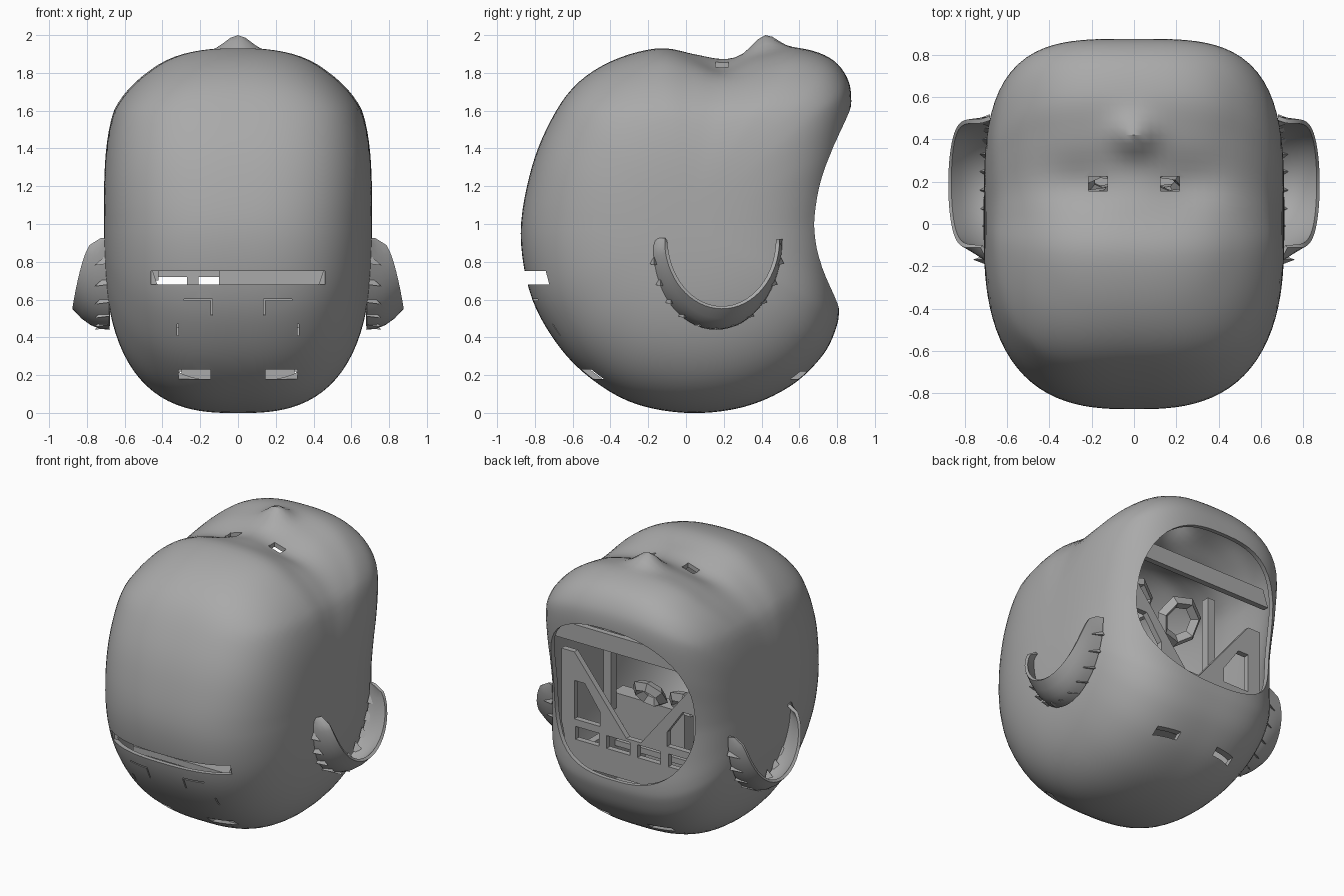
import bpy, bmesh, math
from mathutils import Vector

cube = bpy.data.objects.get("Cube")
if cube:
    bpy.data.objects.remove(cube, do_unlink=True)

GREY = (0.4, 0.4, 0.4, 1)
mat = bpy.data.materials.new("plain grey")
mat.use_nodes = True
mat.diffuse_color = GREY
mat.node_tree.nodes["Principled BSDF"].inputs["Base Color"].default_value = GREY


def make(name, bm):
    bmesh.ops.recalc_face_normals(bm, faces=bm.faces)
    me = bpy.data.meshes.new(name)
    bm.to_mesh(me)
    bm.free()
    ob = bpy.data.objects.new(name, me)
    bpy.context.collection.objects.link(ob)
    me.materials.append(mat)
    return ob


def select(ob):
    bpy.ops.object.select_all(action='DESELECT')
    ob.select_set(True)
    bpy.context.view_layer.objects.active = ob


def apply(ob, kind, **settings):
    select(ob)
    mod = ob.modifiers.new(kind, kind)
    for key, value in settings.items():
        setattr(mod, key, value)
    bpy.ops.object.modifier_apply(modifier=mod.name)


def smooth(ob, degrees):
    select(ob)
    bpy.ops.object.shade_smooth_by_angle(angle=math.radians(degrees))


def prism(name, outline, y0, y1):
    """Extrude an outline of (x, z) points along y."""
    bm = bmesh.new()
    face = bm.faces.new([bm.verts.new((x, y0, z)) for x, z in outline])
    out = bmesh.ops.extrude_face_region(bm, geom=[face])
    moved = [v for v in out["geom"] if isinstance(v, bmesh.types.BMVert)]
    bmesh.ops.translate(bm, verts=moved, vec=(0, y1 - y0, 0))
    return make(name, bm)


def box(name, centre, size):
    x, y, z = centre
    a, b, c = (s / 2 for s in size)
    return prism(name, [(x - a, z - c), (x + a, z - c), (x + a, z + c), (x - a, z + c)],
                 y - b, y + b)


def cut(ob, cutter):
    cutter.hide_render = True
    apply(ob, 'BOOLEAN', operation='DIFFERENCE', solver='EXACT', object=cutter)
    bpy.data.objects.remove(cutter, do_unlink=True)


def closed_spline(points, steps):
    pts = [Vector(p) for p in points]
    result = []
    for i in range(len(pts)):
        a, b, c, d = (pts[(i + k) % len(pts)] for k in (-1, 0, 1, 2))
        for s in range(steps):
            t = s / steps
            result.append(0.5 * (2 * b + (c - a) * t + (2 * a - 5 * b + 4 * c - d) * t * t
                                 + (3 * b - a - 3 * c + d) * t ** 3))
    return result


def bump(x, y, cx, cy, sx, sy):
    return math.exp(-((x - cx) / sx) ** 2 - ((y - cy) / sy) ** 2)


# Head lying on its back: side profile (y, z), rounded off towards both sides
PROFILE = [(.79, 1), (.81, 1.2), (.85, 1.42), (.875, 1.65), (.85, 1.78), (.76, 1.88),
           (.6, 1.93), (.42, 1.91), (.22, 1.88), (.05, 1.9), (-.15, 1.93), (-.4, 1.86),
           (-.6, 1.72), (-.74, 1.5), (-.83, 1.25), (-.875, .95), (-.83, .65), (-.72, .42),
           (-.55, .22), (-.3, .06), (0, 0), (.3, .03), (.55, .14), (.72, .3),
           (.795, .45), (.81, .57), (.795, .77)]
HALF_WIDTH, RINGS = 0.71, 56


def head_point(p, a):
    r = Vector((p.x, p.y - 1))
    d = r.normalized()
    n = 2.75 + 0.5 * max(0, d.y) + 0.7 * max(0, d.x) ** 2
    s = (abs(math.cos(a)) ** n + abs(math.sin(a)) ** n) ** (-1 / n)
    x = HALF_WIDTH * s * math.sin(a)
    y, z = r.x * s * math.cos(a), 1 + r.y * s * math.cos(a)
    if z > 1.6:
        z -= 0.2 * x * x * min(1, (z - 1.6) / 0.25)
        z += 0.09 * bump(x, y, 0, .42, .1, .09)
        for side in (-1, 1):
            z -= 0.04 * bump(x, y, .25 * side, .18, .16, .13)
    return x, y, z


bm = bmesh.new()
profile = closed_spline(PROFILE, 5)
loops = []
for j in range(1, RINGS):
    a = math.pi * (j / RINGS - 0.5)
    loops.append([bm.verts.new(head_point(p, a)) for p in profile])
for lo, hi in zip(loops, loops[1:]):
    for i in range(len(profile)):
        k = (i + 1) % len(profile)
        bm.faces.new((lo[i], lo[k], hi[k], hi[i]))
for side, loop in ((-1, loops[0]), (1, loops[-1])):
    pole = bm.verts.new((side * HALF_WIDTH, 0, 1))
    for i in range(len(profile)):
        bm.faces.new((loop[i], loop[(i + 1) % len(profile)], pole))
head = make("head_shell", bm)
apply(head, 'SOLIDIFY', thickness=0.03, offset=-1)

# Neck opening in the back
neck = []
for i in range(64):
    c, s = math.cos(i * math.pi / 32), math.sin(i * math.pi / 32)
    k = (abs(c) ** 2.6 + abs(s) ** 2.6) ** (-1 / 2.6)
    neck.append((0.55 * k * c, 1.09 + 0.54 * k * s))
cut(head, prism("neck_cutter", neck, 0.35, 1.2))

# Mouth slot, eye holes, lower vents and thin seams
cut(head, box("slot_cutter", (0, -.86, .715), (.92, .3, .07)))
for side in (-1, 1):
    for centre, size in (((.17, .19, 1.85), (.09, .07, .3)),
                         ((.23, -.53, .205), (.17, .2, .05)),
                         ((.23, .58, .2), (.16, .2, .04)),
                         ((.21, -.8, .6), (.15, .2, .008)),
                         ((.14, -.8, .555), (.008, .2, .08)),
                         ((.32, -.7, .44), (.008, .24, .06))):
        cut(head, box("cutter", (centre[0] * side, *centre[1:]), size))
smooth(head, 35)

# Ears: open cups flaring out from the sides
for side, name in ((1, "left_ear"), (-1, "right_ear")):
    bm = bmesh.new()
    rows = []
    for i in range(33):
        t = math.pi * i / 32
        c, s = math.cos(t), math.sin(t)
        row = []
        for f in (0, .25, .5, .75, 1):
            reach = 0.04 + 0.15 * max(0, s) ** 0.38
            x = 0.68 + reach * f
            y = .16 + .03 * f - .34 * (1 - .13 * f) * c
            row.append(bm.verts.new((x * side, y, .92 - .47 * (1 - .23 * f ** 2.2) * s)))
        rows.append(row)
    for r0, r1 in zip(rows, rows[1:]):
        for k in range(4):
            bm.faces.new((r0[k], r0[k + 1], r1[k + 1], r1[k]))
    ear = make(name, bm)
    apply(ear, 'SOLIDIFY', thickness=0.02, offset=0)
    smooth(ear, 40)
    # jagged edge where the ear meets the head
    bm = bmesh.new()
    for i in range(1, 12):
        t = math.pi * i / 12
        y, z = .16 - .34 * math.cos(t), .91 - .46 * math.sin(t)
        tooth = [bm.verts.new(p) for p in ((.68 * side, y - .03, z), (.68 * side, y + .03, z),
                                           (.76 * side, y, z - .01), (.68 * side, y, z + .06))]
        for k in range(4):
            bm.faces.new(tooth[:k] + tooth[k + 1:])
    make(name + "_teeth", bm)

# Inner bulkhead behind the neck opening: top bar, floor plate, corner brackets
prism("top_bar", [(-.54, 1.37), (.54, 1.37), (.5, 1.49), (-.5, 1.49)], .64, .68)
floor = prism("floor_plate", [(-.5, .45), (.5, .45), (.56, .74), (-.56, .74)], .54, .58)
for x in (-.36, -.12, .12, .36):
    cut(floor, box("cutter", (x, .56, .675), (.18, .2, .09)))
for side, name in ((1, "left"), (-1, "right")):
    bracket = prism(name + "_bracket", [(.04 * side, .72), (.56 * side, .72),
                                        (.56 * side, 1.24), (.46 * side, 1.24)], .54, .58)
    cut(bracket, prism("cutter", [(.26 * side, .77), (.46 * side, .77), (.46 * side, 1.04),
                                  (.38 * side, 1.04), (.26 * side, .87)], .4, .7))
    # faceted socket rings and side frame under the face
    for part, x, z, radius in (("eye", .2, 1.36, .13), ("mouth", .14, .89, .09)):
        bpy.ops.mesh.primitive_torus_add(location=(x * side, .2, z), major_radius=radius,
                                         rotation=(math.radians(55), 0, 0), minor_radius=.04,
                                         major_segments=7, minor_segments=4)
        ring = bpy.context.object
        ring.name = name + "_" + part + "_ring"
        ring.data.materials.append(mat)
    box(name + "_rib", (.4 * side, .1, .42), (.05, .8, .35))
    box(name + "_post", (.45 * side, .2, 1.15), (.06, .06, .9))
box("inner_shelf", (0, -.1, .5), (1, .7, .04))
box("lower_rib", (0, 0, .27), (.6, .05, .24))
box("jaw_block", (.18, .1, .66), (.56, .12, .28))
